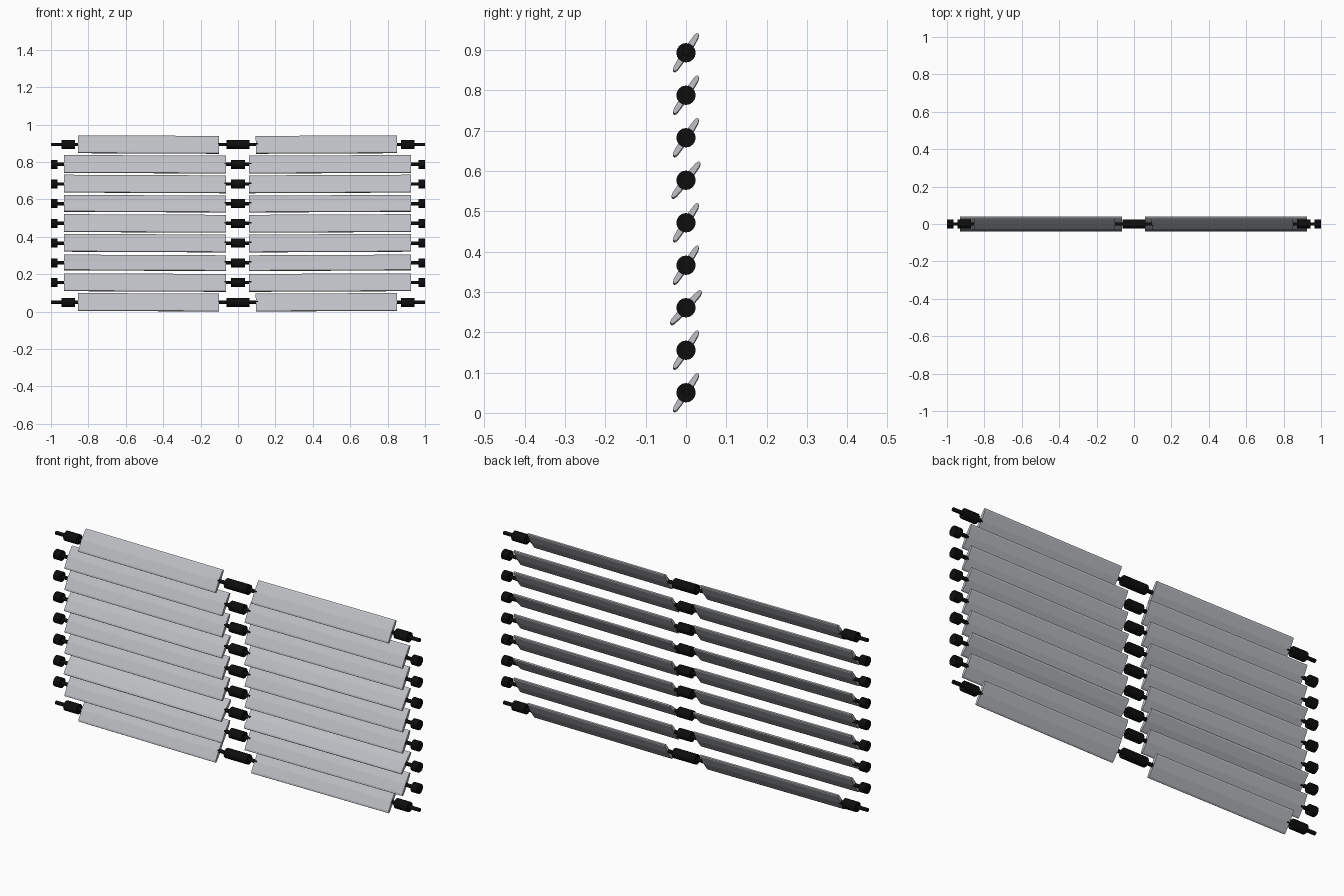
import bpy, bmesh, math
from mathutils import Matrix

cube = bpy.data.objects.get("Cube")
if cube:
    bpy.data.objects.remove(cube, do_unlink=True)


def material(name, rgb):
    m = bpy.data.materials.new(name)
    m.use_nodes = True
    m.diffuse_color = (*rgb, 1)
    m.node_tree.nodes["Principled BSDF"].inputs["Base Color"].default_value = (*rgb, 1)
    return m


GREY = material("slat grey", (0.52, 0.53, 0.56))
BLACK = material("fitting black", (0.004, 0.004, 0.004))

ROWS, FIRST_Z, PITCH = 9, 0.05, 0.1054
HUB_R, ROD_R = 0.024, 0.009
# Half of the slat section: distance along the blade, half thickness
BLADE = [(-0.055, 0.003), (-0.047, 0.006), (0, 0.009), (0.047, 0.006), (0.055, 0.003)]


def finish(bm, name, mat):
    bmesh.ops.recalc_face_normals(bm, faces=bm.faces)
    mesh = bpy.data.meshes.new(name)
    bm.to_mesh(mesh)
    bm.free()
    mesh.materials.append(mat)
    obj = bpy.data.objects.new(name, mesh)
    bpy.context.collection.objects.link(obj)
    return obj


def add_cylinder(bm, x0, x1, z, radius):
    place = Matrix.Translation(((x0 + x1) / 2, 0, z)) @ Matrix.Rotation(math.pi / 2, 4, 'Y')
    bmesh.ops.create_cone(bm, cap_ends=True, segments=16, radius1=radius,
                          radius2=radius, depth=x1 - x0, matrix=place)


def slat(name, x0, x1, z, lean, sag):
    # Thin tapered blade swept along x, leaning back and sagging slightly
    bm = bmesh.new()
    section = [(t, s) for s, t in BLADE] + [(-t, s) for s, t in reversed(BLADE)]
    half = (x1 - x0) / 2
    face = bm.faces.new([bm.verts.new((-half, y, s)) for y, s in section])
    swept = bmesh.ops.extrude_face_region(bm, geom=[face])["geom"]
    ends = [v for v in swept if isinstance(v, bmesh.types.BMVert)]
    bmesh.ops.translate(bm, verts=ends, vec=(2 * half, 0, 0))
    turn = Matrix.Rotation(math.radians(sag), 4, 'Y') @ Matrix.Rotation(math.radians(-lean), 4, 'X')
    bm.transform(Matrix.Translation(((x0 + x1) / 2, 0, z)) @ turn)
    finish(bm, name, GREY)


for row in range(ROWS):
    z = FIRST_Z + row * PITCH
    outer_row = row in (0, ROWS - 1)
    inner, outer = (0.098, 0.852) if outer_row else (0.062, 0.928)
    lean = {2: 43, 5: 38}.get(row, 33)

    # Pair of slats
    slat(f"left_slat_{row}", inner - 0.003, outer - 0.003, z, lean, -0.25)
    slat(f"right_slat_{row}", -outer - 0.003, -inner - 0.003, z, lean, 0.25)

    # Centre coupling and pivot rods
    bm = bmesh.new()
    hub = 0.062 if outer_row else 0.037
    add_cylinder(bm, -hub, hub, z, HUB_R)
    for a, b in ((hub, inner + 0.01), (outer - 0.01, 1.0 if outer_row else 0.966)):
        add_cylinder(bm, a, b, z, ROD_R)
        add_cylinder(bm, -b, -a, z, ROD_R)

    # Side bearings
    a, b = (0.872, 0.944) if outer_row else (0.965, 1.0)
    add_cylinder(bm, a, b, z, HUB_R)
    add_cylinder(bm, -b, -a, z, HUB_R)
    pivot = finish(bm, f"pivot_{row}", BLACK)
    for p in pivot.data.polygons:
        p.use_smooth = len(p.vertices) == 4
    for e in pivot.data.edges:
        v0, v1 = (pivot.data.vertices[i].co for i in e.vertices)
        e.use_edge_sharp = abs(v0.x - v1.x) < 1e-5
